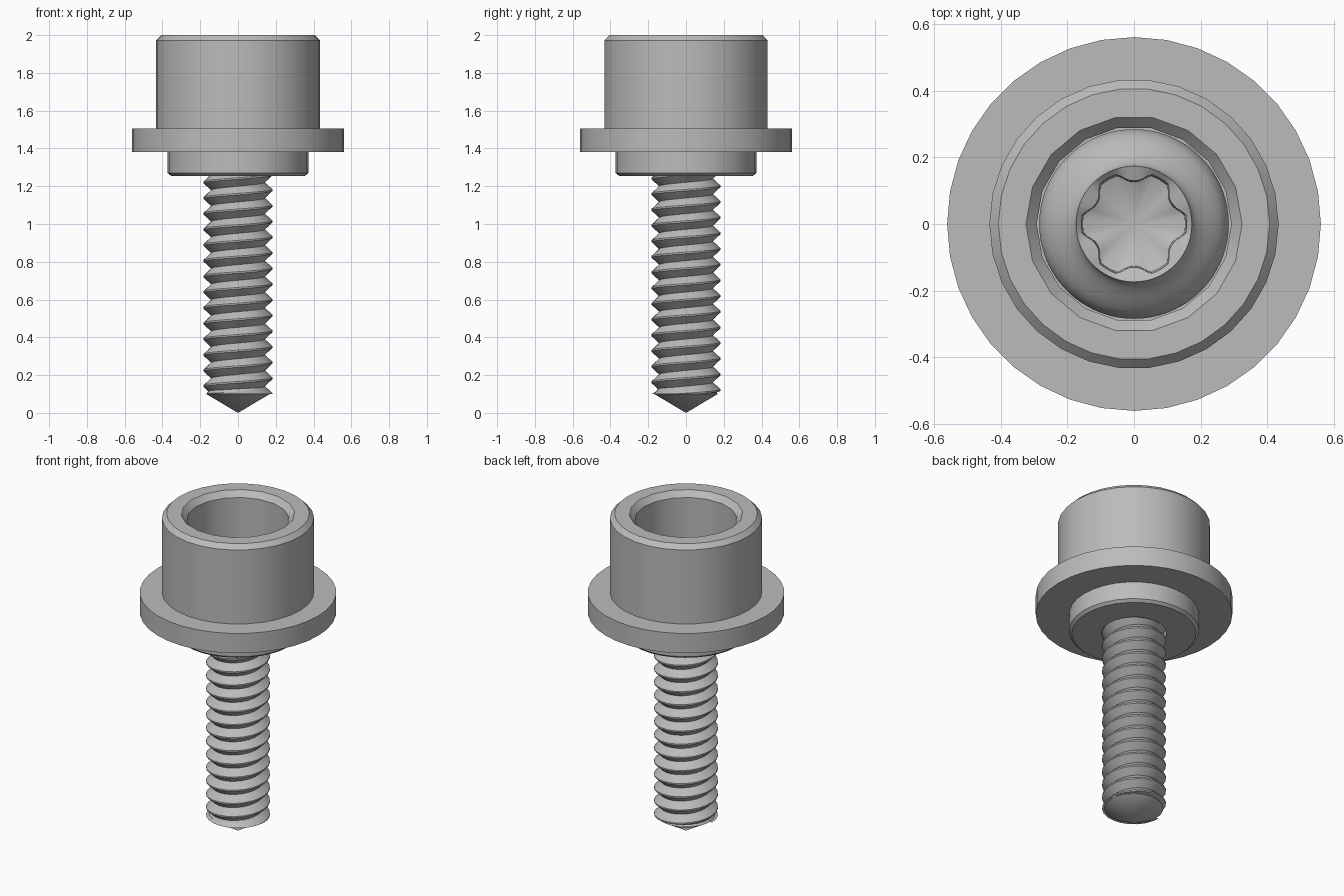
import bpy, bmesh
from math import sin, cos, pi, tau, sqrt, radians

cube = bpy.data.objects.get("Cube")
if cube:
    bpy.data.objects.remove(cube, do_unlink=True)

steel = bpy.data.materials.new("plain steel grey")
steel.use_nodes = True
steel.diffuse_color = (0.5, 0.5, 0.5, 1)
steel.node_tree.nodes["Principled BSDF"].inputs["Base Color"].default_value = (0.5, 0.5, 0.5, 1)


def finish(bm, name, angle=30):
    bmesh.ops.remove_doubles(bm, verts=bm.verts, dist=1e-5)
    bmesh.ops.recalc_face_normals(bm, faces=bm.faces)
    mesh = bpy.data.meshes.new(name)
    bm.to_mesh(mesh)
    bm.free()
    mesh.materials.append(steel)
    ob = bpy.data.objects.new(name, mesh)
    bpy.context.collection.objects.link(ob)
    bpy.ops.object.select_all(action='DESELECT')
    ob.select_set(True)
    bpy.context.view_layer.objects.active = ob
    bpy.ops.object.shade_smooth_by_angle(angle=radians(angle))
    return ob


def ring(bm, radius, z, n):
    """Loop of n vertices; radius is a number or a function of the angle."""
    r = radius if callable(radius) else lambda a: radius
    return [bm.verts.new((r(tau * i / n) * cos(tau * i / n),
                          r(tau * i / n) * sin(tau * i / n), z)) for i in range(n)]


def skin(bm, a, b):
    n = len(a)
    for i in range(n):
        j = (i + 1) % n
        bm.faces.new((a[i], a[j], b[j], b[i]))


def lathe(bm, profile, n):
    """Skin rings along a profile; returns the first and last ring."""
    rings = [ring(bm, r, z, n) for r, z in profile]
    for a, b in zip(rings, rings[1:]):
        skin(bm, a, b)
    return rings[0], rings[-1]


def tip(bm, loop, z):
    v = bm.verts.new((0, 0, z))
    for i, a in enumerate(loop):
        bm.faces.new((a, loop[(i + 1) % len(loop)], v))


def annulus(bm, *loops):
    """Flat face between two rings that may differ in vertex count."""
    edges = []
    for lp in loops:
        for i, a in enumerate(lp):
            b = lp[(i + 1) % len(lp)]
            edges.append(bm.edges.get((a, b)) or bm.edges.new((a, b)))
    bmesh.ops.triangle_fill(bm, edges=edges, use_beauty=True, normal=(0, 0, 1))


# Flanged bushing: each cylinder has its own number of sides
SEAT = 1.37
bm = bmesh.new()
boss_low, boss_top = lathe(bm, [(0.355, 1.255), (0.372, 1.27), (0.372, 1.38)], 32)
flange_low, flange_top = lathe(bm, [(0.562, 1.38), (0.562, 1.505)], 36)
body_low, body_top = lathe(bm, [(0.435, 1.505), (0.435, 1.972), (0.408, 2.0)], 30)
bore_top, bore_low = lathe(bm, [(0.325, 2.0), (0.293, 1.965), (0.293, SEAT)], 18)
hole_top, hole_low = lathe(bm, [(0.187, SEAT), (0.187, 1.255)], 24)
for pair in ((boss_top, flange_low), (flange_top, body_low), (body_top, bore_top),
             (bore_low, hole_top), (hole_low, boss_low)):
    annulus(bm, *pair)
finish(bm, "flanged_bushing")


# Domed screw head with a six-lobed recess
def star(a):
    """Six lobes, cut by round ribs that stand between them."""
    d = (a % (pi / 3)) - pi / 6
    centre, rib = 0.192, 0.062
    s = rib ** 2 - (centre * sin(d)) ** 2
    return min(0.158, centre * cos(d) - sqrt(s)) if s > 0 else 0.158


HEAD = 0.285
bm = bmesh.new()
N = 72
dome = [(0.18, SEAT), (HEAD, SEAT), (HEAD, SEAT + 0.09)]
for k in range(1, 9):
    t = k / 8
    dome.append((HEAD - (HEAD - 0.174) * sin(t * pi / 2) ** 1.5,
                 SEAT + 0.09 + 0.15 * t ** 0.7))
under, rim = lathe(bm, dome, N)
z = dome[-1][1]
shoulder = ring(bm, star, z - 0.015, N)
floor = ring(bm, lambda a: star(a) * 0.97, z - 0.12, N)
skin(bm, rim, shoulder)
skin(bm, shoulder, floor)
tip(bm, floor, z - 0.17)
tip(bm, under, SEAT)
finish(bm, "screw_head")

# Threaded shank: a V-shaped ridge swept along a helix
P, SIDES, BOTTOM = 0.083, 24, 0.1
section = [(0.143, 0), (0.183, 0.45), (0.183, 0.55)]
turns = int((SEAT - BOTTOM) / P) + 3
bm = bmesh.new()
cols = []
for i in range(turns * SIDES + 1):
    a = tau * i / SIDES
    base = BOTTOM - 1.5 * P + P * i / SIDES
    cols.append([bm.verts.new((r * cos(a), r * sin(a),
                               min(max(base + h * P, BOTTOM), SEAT))) for r, h in section])
for i in range(len(cols) - 1):
    a, b = cols[i], cols[i + 1]
    quads = [(a[0], b[0], b[1], a[1]), (a[1], b[1], b[2], a[2])]
    if i + 1 + SIDES < len(cols):
        quads.append((a[2], b[2], cols[i + 1 + SIDES][0], cols[i + SIDES][0]))
    for q in quads:
        if max(v.co.z for v in q) - min(v.co.z for v in q) > 1e-6:
            bm.faces.new(q)
bmesh.ops.delete(bm, geom=[v for v in bm.verts if not v.link_faces], context='VERTS')
finish(bm, "screw_thread")

# Pointed end of the screw
bm = bmesh.new()
top, base = lathe(bm, [(0.14, 0.14), (0.168, BOTTOM)], 36)
tip(bm, base, 0)
tip(bm, top, 0.14)
finish(bm, "screw_point")
